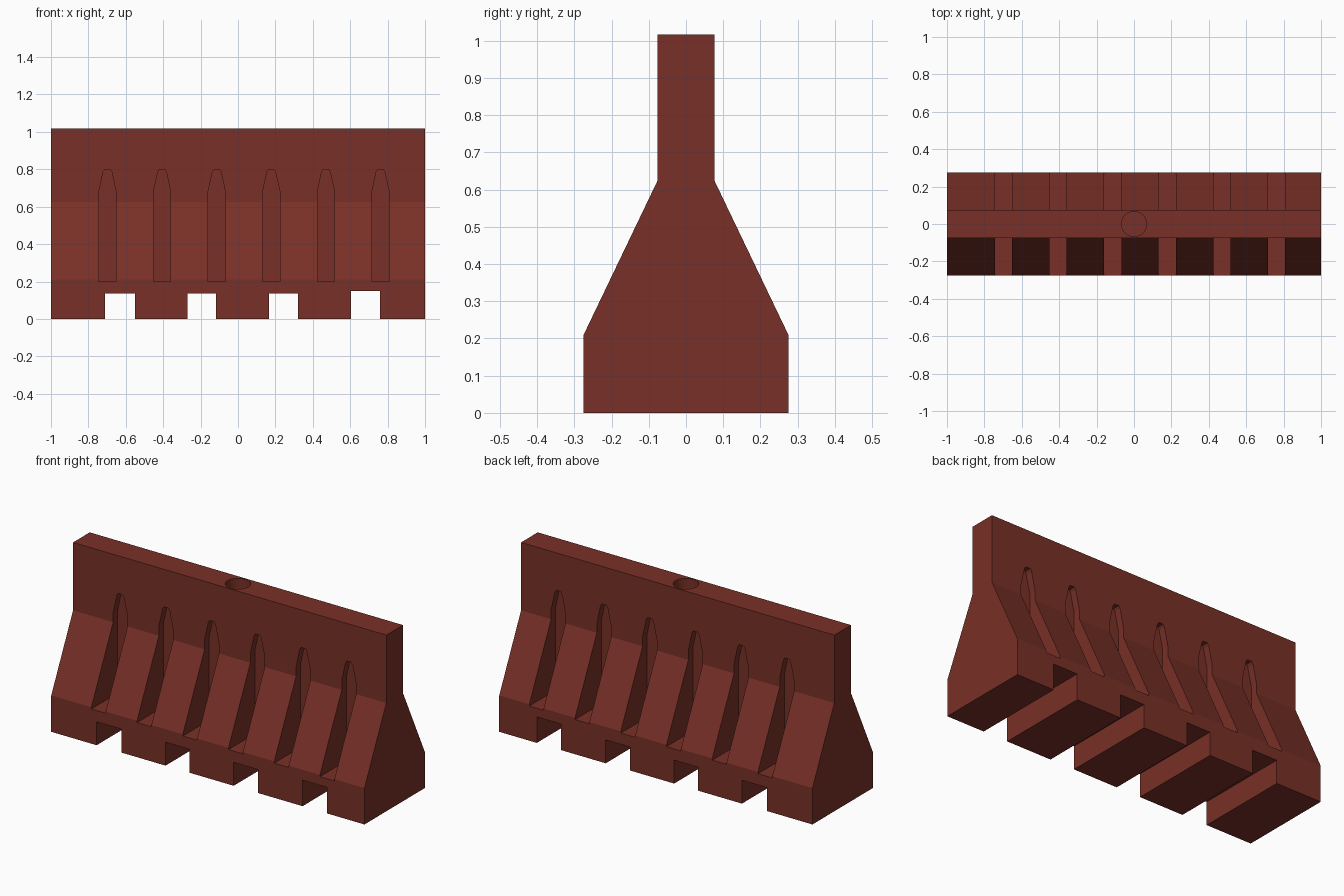
import bpy, bmesh, math
from mathutils import Vector

if "Cube" in bpy.data.objects:
    bpy.data.objects.remove(bpy.data.objects["Cube"])

red = bpy.data.materials.new("brick_red")
red.diffuse_color = (0.19, 0.030, 0.020, 1)
red.use_nodes = True
red.node_tree.nodes["Principled BSDF"].inputs["Base Color"].default_value = red.diffuse_color


def prism(bm, points, offset):
    """Closed prism from a planar outline pushed along an offset."""
    face = bm.faces.new([bm.verts.new(p) for p in points])
    out = bmesh.ops.extrude_face_region(bm, geom=[face])
    moved = [v for v in out["geom"] if isinstance(v, bmesh.types.BMVert)]
    bmesh.ops.translate(bm, verts=moved, vec=Vector(offset))


def make(name, bm):
    bmesh.ops.recalc_face_normals(bm, faces=bm.faces)
    mesh = bpy.data.meshes.new(name)
    bm.to_mesh(mesh)
    bm.free()
    mesh.materials.append(red)
    obj = bpy.data.objects.new(name, mesh)
    bpy.context.collection.objects.link(obj)
    return obj


# barrier body: side profile swept along x
half = [(0.275, 0), (0.275, 0.21), (0.076, 0.625), (0.076, 1.017)]
profile = half + [(-y, z) for y, z in reversed(half)]
bm = bmesh.new()
prism(bm, [(-1, y, z) for y, z in profile], (2, 0, 0))
barrier = make("barrier_body", bm)

# all cut-outs gathered in one cutter
bm = bmesh.new()
# upright grooves on both sides, tapered at the top
edge = [(0.046, 0.2), (0.046, 0.68), (0.023, 0.785), (0.014, 0.8)]
outline = edge + [(-x, z) for x, z in reversed(edge)]
for i in range(6):
    cx = -0.698 + i * 0.292
    for side in (-1, 1):
        prism(bm, [(cx + x, side * 0.035, z) for x, z in outline], (0, side * 0.4, 0))
# drainage / forklift notches through the base
for x0, x1, top in [(-0.71, -0.55, 0.135), (-0.27, -0.117, 0.135),
                    (0.165, 0.32, 0.135), (0.605, 0.76, 0.15)]:
    prism(bm, [(x0, -0.5, -0.1), (x1, -0.5, -0.1), (x1, -0.5, top), (x0, -0.5, top)], (0, 1, 0))
# filling hole in the top
ring = [(0.067 * math.cos(a * math.tau / 32), 0.067 * math.sin(a * math.tau / 32), 0.87)
        for a in range(32)]
prism(bm, ring, (0, 0, 0.3))
cutter = make("cutter", bm)
cutter.hide_render = True

mod = barrier.modifiers.new("cutouts", "BOOLEAN")
mod.operation = "DIFFERENCE"
mod.solver = "EXACT"
mod.object = cutter
bpy.context.view_layer.objects.active = barrier
barrier.select_set(True)
bpy.ops.object.modifier_apply(modifier=mod.name)
bpy.data.objects.remove(cutter)
